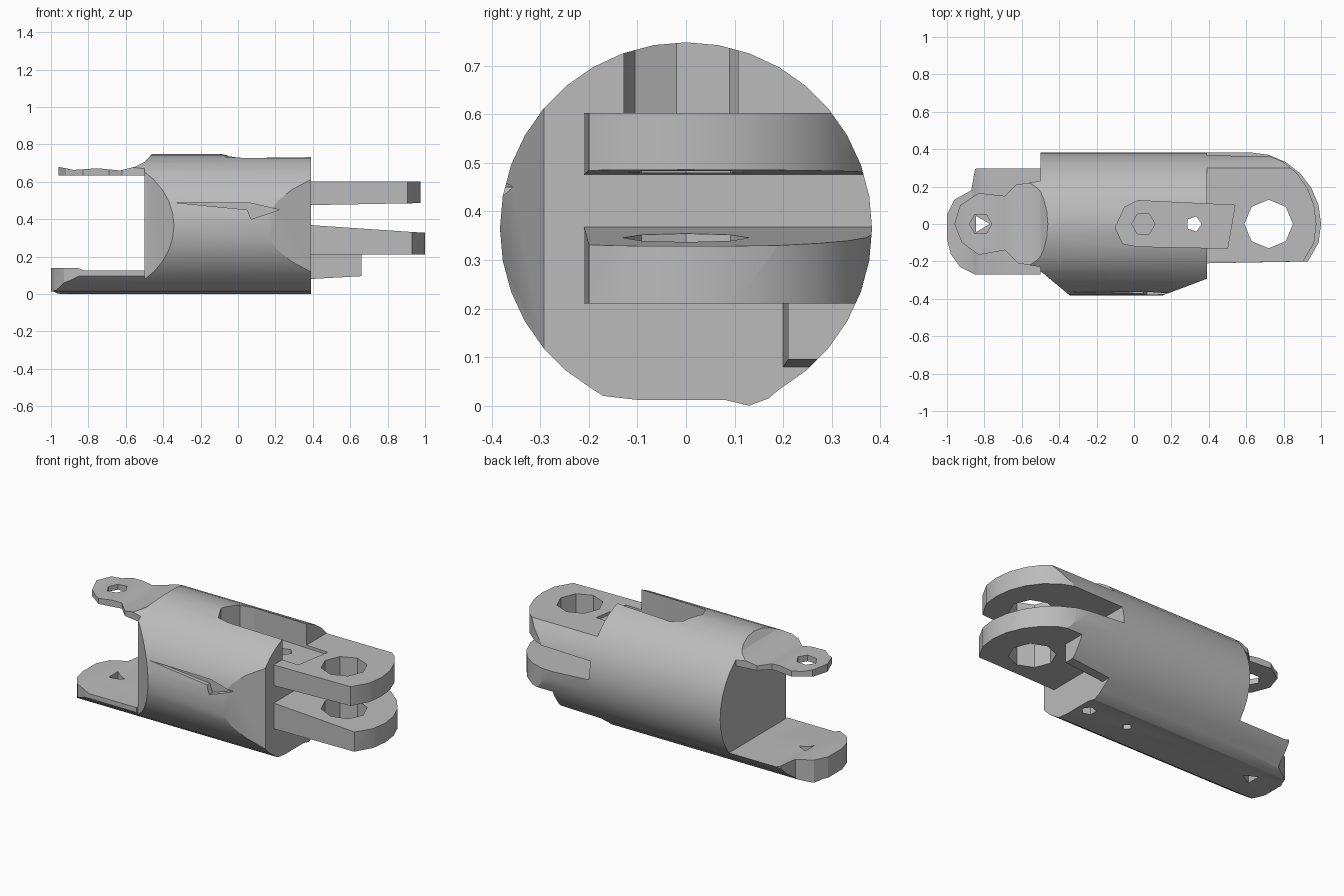
import bpy
import bmesh
from math import radians, cos, sin, pi

cube = bpy.data.objects.get("Cube")
if cube:
    bpy.data.objects.remove(cube, do_unlink=True)

grey = bpy.data.materials.new("plain grey")
grey.use_nodes = True
COLOUR = (0.5, 0.5, 0.5, 1)
grey.diffuse_color = COLOUR
grey.node_tree.nodes["Principled BSDF"].inputs["Base Color"].default_value = COLOUR

PLACE = {"x": lambda u, v, w: (w, u, v),
         "y": lambda u, v, w: (u, w, v),
         "z": lambda u, v, w: (u, v, w)}


def prism(name, pts, lo, hi, axis):
    """Extrude a 2D outline along an axis."""
    bm = bmesh.new()
    ends = [[bm.verts.new(PLACE[axis](u, v, w)) for u, v in pts] for w in (lo, hi)]
    bm.faces.new(ends[0])
    bm.faces.new(ends[1])
    n = len(pts)
    for i in range(n):
        j = (i + 1) % n
        bm.faces.new((ends[0][i], ends[0][j], ends[1][j], ends[1][i]))
    bmesh.ops.recalc_face_normals(bm, faces=bm.faces)
    mesh = bpy.data.meshes.new(name)
    bm.to_mesh(mesh)
    bm.free()
    mesh.materials.append(grey)
    ob = bpy.data.objects.new(name, mesh)
    bpy.context.collection.objects.link(ob)
    return ob


def combine(ob, operation, cutter):
    """Apply a boolean and discard the cutter."""
    mod = ob.modifiers.new("cut", "BOOLEAN")
    mod.operation = operation
    mod.solver = "EXACT"
    mod.object = cutter
    bpy.context.view_layer.objects.active = ob
    bpy.ops.object.modifier_apply(modifier=mod.name)
    bpy.data.objects.remove(cutter, do_unlink=True)


def ring(x, y, r, sides, turn=0.0):
    return [(x + r * cos(turn + 2 * pi * i / sides),
             y + r * sin(turn + 2 * pi * i / sides)) for i in range(sides)]


def hole(ob, x, r, sides, lo, hi):
    combine(ob, "DIFFERENCE", prism("hole", ring(x, 0, r, sides), lo, hi, "z"))


# Shared round section with a flattened underside
R, AXIS_Z = 0.383, 0.365
section = [(R * cos(radians(a)), AXIS_Z + R * sin(radians(a)))
           for a in range(-60, 241, 10)]
section += [(-0.17, 0.02), (-0.1, 0.012), (0.08, 0.012), (0.13, 0), (0.17, 0.015)]


def rounded_part(name, side, plan, holes):
    """Side outline, trimmed by a plan outline and the round section."""
    ob = prism(name, side, -0.5, 0.5, "y")
    combine(ob, "INTERSECT", prism("plan", plan, -0.2, 1, "z"))
    combine(ob, "INTERSECT", prism("round", section, -1.2, 1.2, "x"))
    for x, r, sides in holes:
        hole(ob, x, r, sides, -0.2, 1)
    return ob


# Main body with tapered front bulge
body = prism("main_body", section, -0.5, 0.39, "x")
tapers = [[(-0.6, -0.2), (-0.49, -0.26), (-0.34, -0.385), (-0.34, -0.5), (-0.6, -0.5)],
          [(0.15, -0.5), (0.15, -0.383), (0.45, -0.27), (0.45, -0.5)]]
for outline in tapers:
    combine(body, "DIFFERENCE", prism("taper", outline, -0.1, 1, "z"))
combine(body, "DIFFERENCE",
        prism("chamfer", [(-0.54, 0.66), (-0.45, 0.76), (-0.54, 0.8)], -0.5, 0.5, "y"))
slit = [(-0.35, 0.49), (0.05, 0.45), (0.07, 0.4), (0.22, 0.45), (0.07, 0.485)]
combine(body, "DIFFERENCE", prism("slit", slit, -0.5, -0.345, "y"))

# Top slot and screw holes
SLOT = [(-0.1, -0.02), (-0.06, -0.105), (0.02, -0.12), (0.5, -0.13),
        (0.54, 0.1), (0.02, 0.125), (-0.05, 0.09)]


def cut_slot(ob):
    combine(ob, "DIFFERENCE", prism("slot", SLOT, 0.585, 0.9, "z"))


cut_slot(body)
hole(body, 0.05, 0.062, 6, 0.35, 0.7)
hole(body, 0.05, 0.03, 4, -0.1, 0.08)
hole(body, 0.32, 0.042, 5, -0.1, 0.7)


# Clevis plates
def clevis_plan(reach, cx=0.62):
    arc = [(cx + (reach - cx) * cos(radians(a)), R * sin(radians(a)))
           for a in range(-15, 91, 15)]
    return [(0.39, -0.21), (reach - 0.07, -0.2)] + arc + [(0.39, R)]


eye = [(0.72, 0.13, 8)]
upper_clevis = rounded_part(
    "upper_clevis", [(0.39, 0.475), (1.1, 0.488), (1.1, 0.602), (0.39, 0.602)],
    clevis_plan(0.975), eye)
cut_slot(upper_clevis)
lower_clevis = rounded_part(
    "lower_clevis", [(0.39, 0.21), (1.1, 0.21), (1.1, 0.325), (0.95, 0.33), (0.39, 0.368)],
    clevis_plan(1.0), eye)

# Tab beneath the lower clevis
tab = rounded_part(
    "lower_tab", [(0.39, 0.08), (0.66, 0.095), (0.66, 0.21), (0.39, 0.21)],
    [(0.39, 0.2), (0.66, 0.21), (0.66, 0.4), (0.39, 0.4)], [])

# Long foot plate
foot = rounded_part(
    "foot_plate",
    [(-1, 0.01), (-0.95, 0), (-0.5, 0), (-0.5, 0.125), (-0.82, 0.125), (-0.86, 0.14), (-1, 0.14)],
    [(-0.5, -0.27), (-0.85, -0.27), (-0.93, -0.23), (-0.98, -0.16), (-1, -0.08),
     (-1, 0.05), (-0.96, 0.13), (-0.87, 0.18), (-0.85, 0.295), (-0.5, 0.32)],
    [(-0.82, 0.05, 3)])

# Thin upper arm with an eye
arm = rounded_part(
    "upper_arm",
    [(-0.96, 0.632), (-0.5, 0.632), (-0.5, 0.705), (-0.55, 0.68), (-0.63, 0.66),
     (-0.75, 0.672), (-0.88, 0.663), (-0.96, 0.68)],
    [(-0.5, -0.23), (-0.62, -0.21), (-0.69, -0.14), (-0.83, -0.165), (-0.92, -0.1),
     (-0.96, 0), (-0.93, 0.1), (-0.83, 0.165), (-0.69, 0.15), (-0.63, 0.21), (-0.5, 0.23)],
    [(-0.82, 0.06, 6)])

# Smooth the round surfaces, keep edges sharp
bpy.ops.object.select_all(action="DESELECT")
for ob in (body, upper_clevis, lower_clevis, tab, foot, arm):
    ob.select_set(True)
bpy.context.view_layer.objects.active = body
bpy.ops.object.shade_smooth_by_angle(angle=radians(25))
